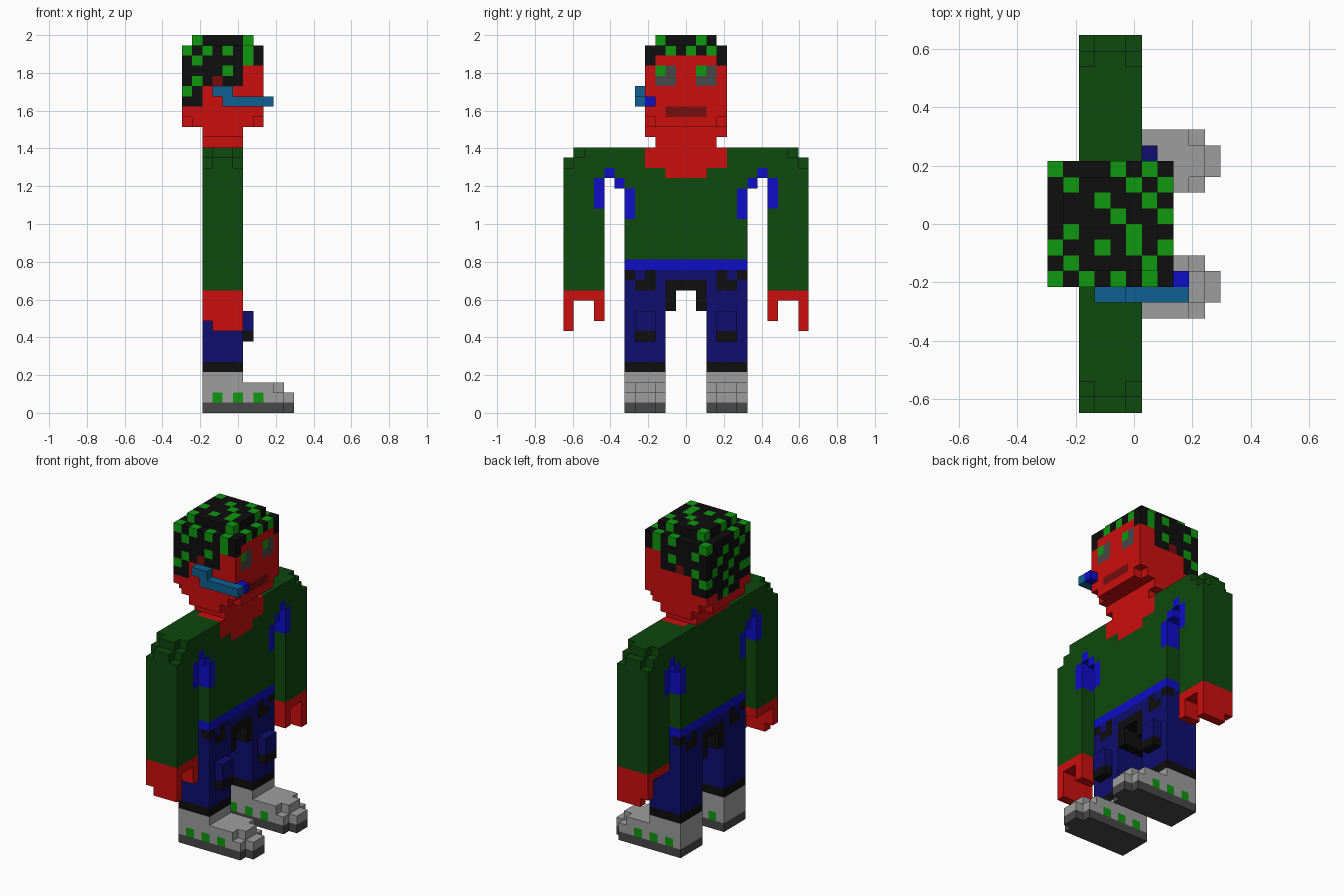
import bpy
import bmesh

cube = bpy.data.objects.get("Cube")
if cube:
    bpy.data.objects.remove(cube, do_unlink=True)

V = 2 / 37                      # edge of one block
OX, OY = -5.5 * V, -12 * V      # grid corner; the figure faces +x


# Materials, one per flat colour (sRGB 0-255 turned into linear)
def linear(c):
    c /= 255
    return c / 12.92 if c <= 0.04045 else ((c + 0.055) / 1.055) ** 2.4


PALETTE = {
    "r": ("red skin", (204, 14, 14)),
    "d": ("dark red", (118, 14, 14)),
    "f": ("forest green", (14, 72, 14)),
    "g": ("bright green", (14, 152, 14)),
    "k": ("black", (14, 14, 14)),
    "n": ("navy", (14, 14, 112)),
    "b": ("bright blue", (14, 14, 200)),
    "w": ("light grey", (158, 158, 158)),
    "s": ("dark grey", (72, 72, 72)),
    "t": ("teal", (14, 96, 144)),
}
MATS = {}
for key, (label, rgb) in PALETTE.items():
    m = bpy.data.materials.new(label)
    m.use_nodes = True
    col = (*[linear(c) for c in rgb], 1)
    m.diffuse_color = col
    m.node_tree.nodes["Principled BSDF"].inputs["Base Color"].default_value = col
    MATS[key] = m

# Block helpers: a part is a dict of cell -> colour key
PARTS = {}


def box(part, colour, x, y, z):
    """Fill inclusive ranges of cells with one colour."""
    cells = PARTS.setdefault(part, {})
    for i in range(x[0], x[1] + 1):
        for j in range(y[0], y[1] + 1):
            for k in range(z[0], z[1] + 1):
                cells[i, j, k] = colour


def cut(part, x, y, z):
    for i in range(x[0], x[1] + 1):
        for j in range(y[0], y[1] + 1):
            for k in range(z[0], z[1] + 1):
                PARTS[part].pop((i, j, k), None)


def mirror(src, dst):
    PARTS[dst] = {(i, 23 - j, k): c for (i, j, k), c in PARTS[src].items()}


# Shoe: sole, stepped toe, coloured studs on both sides
s = "right_shoe"
box(s, "w", (2, 9), (6, 9), (0, 1))
box(s, "w", (10, 10), (7, 8), (0, 1))
box(s, "w", (2, 8), (6, 9), (2, 2))
box(s, "w", (9, 9), (7, 8), (2, 2))
box(s, "w", (2, 5), (6, 9), (3, 3))
box(s, "s", (2, 9), (6, 9), (0, 0))
box(s, "s", (10, 10), (7, 8), (0, 0))
for i in (3, 5, 7):
    for j in (6, 9):
        box(s, "g", (i, i), (j, j), (1, 1))

# Leg with cuff, pockets and crotch half
s = "right_leg"
box(s, "n", (2, 5), (6, 9), (4, 13))
box(s, "n", (2, 5), (10, 11), (13, 13))
box(s, "k", (2, 5), (6, 9), (4, 4))
box(s, "k", (2, 5), (10, 11), (12, 12))
box(s, "k", (2, 5), (10, 10), (10, 11))
for i in (2, 5):
    box(s, "k", (i, i), (7, 8), (12, 12))
    box(s, "k", (i, i), (6, 6), (13, 13))
    box(s, "k", (i, i), (8, 8), (13, 13))

# Knee pad
box("right_knee_pad", "n", (6, 6), (7, 8), (8, 9))
box("right_knee_pad", "k", (6, 6), (7, 8), (7, 7))

# Arm with stepped shoulder and armpit trim
s = "right_arm"
box(s, "f", (2, 5), (0, 3), (12, 25))
box(s, "f", (2, 5), (4, 4), (23, 25))
box(s, "f", (2, 5), (5, 5), (22, 25))
cut(s, (2, 5), (0, 0), (25, 25))
for i in (2, 5):
    cut(s, (i, i), (1, 1), (25, 25))
    cut(s, (i, i), (0, 0), (24, 24))
box(s, "b", (2, 5), (3, 3), (20, 22))
box(s, "b", (2, 5), (4, 4), (23, 23))
box(s, "b", (2, 5), (5, 5), (22, 22))

# Hand with fingers and thumb
s = "right_hand"
box(s, "r", (2, 5), (0, 3), (11, 11))
box(s, "r", (2, 5), (0, 0), (9, 10))
box(s, "r", (3, 5), (0, 0), (8, 8))
box(s, "r", (4, 5), (3, 3), (9, 10))

for limb in ("shoe", "leg", "knee_pad", "arm", "hand"):
    mirror("right_" + limb, "left_" + limb)

# Torso with belt, side trim and neckline
s = "torso"
box(s, "f", (2, 5), (6, 17), (15, 25))
for j in (6, 17):
    box(s, "b", (2, 5), (j, j), (19, 21))
box(s, "r", (3, 5), (8, 15), (25, 25))
box(s, "r", (5, 5), (8, 15), (24, 24))
box(s, "r", (5, 5), (10, 13), (23, 23))
box("belt", "b", (2, 5), (6, 17), (14, 14))

# Neck
box("neck", "r", (2, 5), (9, 14), (26, 26))
box("neck", "r", (2, 5), (8, 15), (27, 27))

# Head block with trimmed chin corners and crown
s = "head"
box(s, "r", (0, 7), (8, 15), (28, 35))
for i in (0, 7):
    for j in (8, 15):
        cut(s, (i, i), (j, j), (28, 28))
box(s, "k", (1, 6), (9, 14), (36, 36))

# Eyes and mouth
for j in (9, 13):
    box(s, "s", (7, 7), (j, j + 1), (32, 33))
    box(s, "g", (7, 7), (j, j), (33, 33))
box(s, "d", (7, 7), (10, 13), (29, 29))

# Hair: back rows run right to left, side rows back to front, from the top down
BACK = ["kgkkgkkg", "kkgkkgkk", "gkkgkkgk", "kgkkgkkg", "kkkgkkkk", "rrkkgkrr"]
SIDE = ["kgkkkkgk", "kkkkgkrr", "kgkdkkrr", "gkrrrrrr", "kkrrrrrr"]
for row, text in enumerate(BACK):
    for n, c in enumerate(text):
        box(s, c, (0, 0), (8 + n, 8 + n), (34 - row, 34 - row))
for row, text in enumerate(SIDE):
    for n, c in enumerate(text):
        for j in (8, 15):
            box(s, c, (n, n), (j, j), (34 - row, 34 - row))

# Crown pattern, rows from left to right side of the head
CROWN = ["gkkkgkgk", "kgkkkgkg", "kkkgkkgk", "kkkkgkkg",
         "kgkkkgkk", "gkkgkgkg", "kgkkkkgk", "gkgkgkgk"]
for row, text in enumerate(CROWN):
    j = 15 - row
    for i, c in enumerate(text):
        k = 36 if 1 <= i <= 6 and 9 <= j <= 14 else 35
        box(s, c, (i, i), (j, j), (k, k))

# Headset arm and microphone
box("headset", "t", (3, 4), (7, 7), (31, 31))
box("headset", "t", (4, 8), (7, 7), (30, 30))
box("microphone", "b", (8, 8), (8, 8), (30, 30))

# Skin each part, leaving out faces buried between blocks
SIDES = {
    (1, 0, 0): ((1, 0, 0), (1, 1, 0), (1, 1, 1), (1, 0, 1)),
    (-1, 0, 0): ((0, 1, 0), (0, 0, 0), (0, 0, 1), (0, 1, 1)),
    (0, 1, 0): ((1, 1, 0), (0, 1, 0), (0, 1, 1), (1, 1, 1)),
    (0, -1, 0): ((0, 0, 0), (1, 0, 0), (1, 0, 1), (0, 0, 1)),
    (0, 0, 1): ((0, 0, 1), (1, 0, 1), (1, 1, 1), (0, 1, 1)),
    (0, 0, -1): ((0, 1, 0), (1, 1, 0), (1, 0, 0), (0, 0, 0)),
}
solid = set().union(*PARTS.values())
for name, cells in PARTS.items():
    keys = sorted(set(cells.values()))
    bm = bmesh.new()
    verts = {}
    for cell, colour in cells.items():
        for d, corners in SIDES.items():
            if tuple(a + b for a, b in zip(cell, d)) in solid:
                continue
            quad = []
            for c in corners:
                p = tuple(a + b for a, b in zip(cell, c))
                if p not in verts:
                    verts[p] = bm.verts.new((OX + p[0] * V, OY + p[1] * V, p[2] * V))
                quad.append(verts[p])
            bm.faces.new(quad).material_index = keys.index(colour)
    mesh = bpy.data.meshes.new(name)
    bm.to_mesh(mesh)
    bm.free()
    for key in keys:
        mesh.materials.append(MATS[key])
    bpy.context.collection.objects.link(bpy.data.objects.new(name, mesh))
